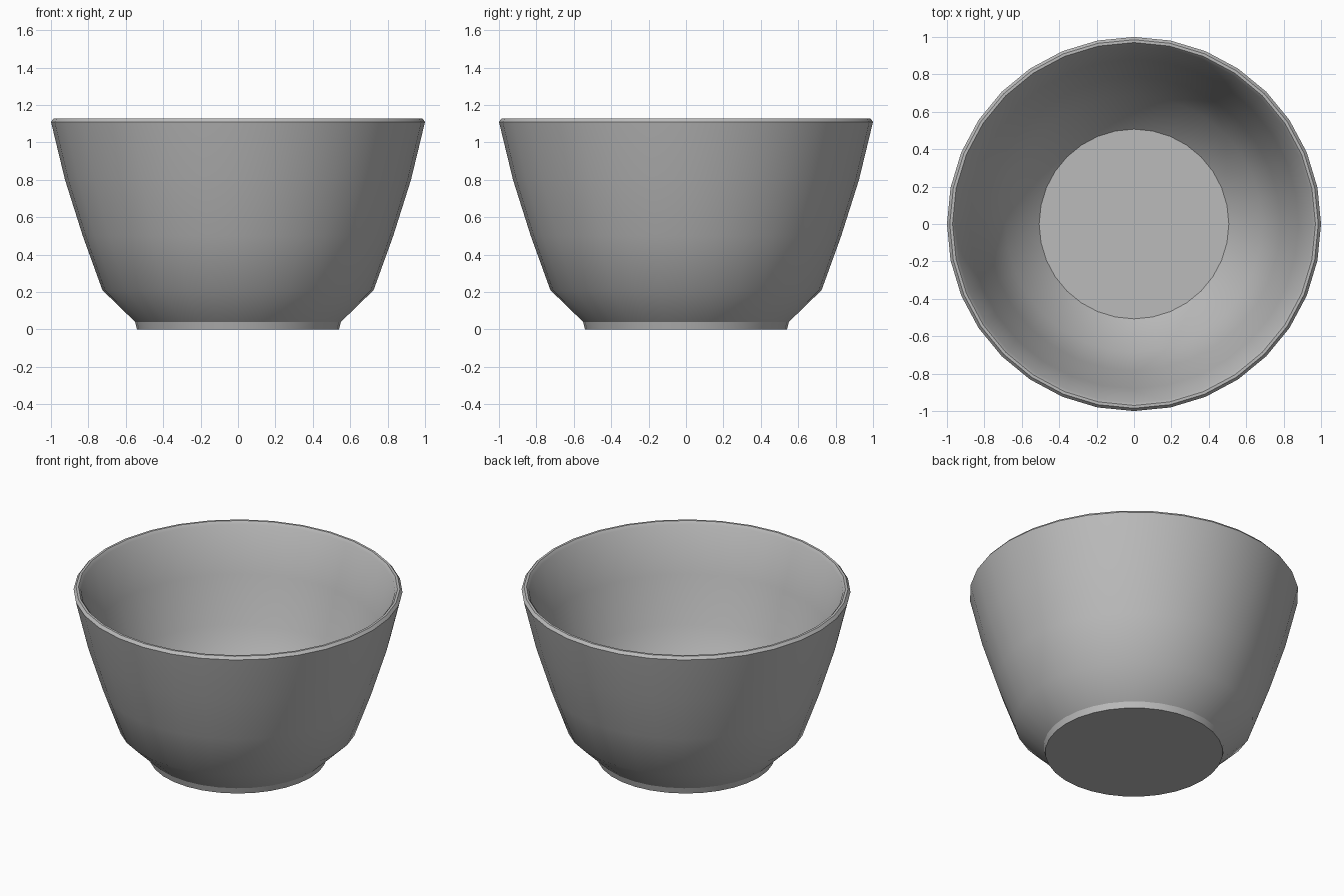
import bpy
import bmesh
import math

cube = bpy.data.objects.get("Cube")
if cube:
    bpy.data.objects.remove(cube, do_unlink=True)

SIDES = 32

# Grey ceramic
grey = bpy.data.materials.new("grey")
grey.use_nodes = True
colour = (0.5, 0.5, 0.5, 1)
grey.diffuse_color = colour
grey.node_tree.nodes["Principled BSDF"].inputs["Base Color"].default_value = colour

# Wall section as (radius, height): foot, outer wall, bevelled rim, inner wall
profile = [
    (0.54, 0), (0.55, 0.04), (0.725, 0.21), (0.83, 0.5), (0.925, 0.8),
    (1.0, 1.11), (0.985, 1.128), (0.97, 1.128), (0.955, 1.11),
    (0.88, 0.81), (0.785, 0.515), (0.685, 0.235), (0.507, 0.06),
]

# Spin the section into rings, then close the base and the inner floor
bm = bmesh.new()
rings = []
for radius, height in profile:
    rings.append([
        bm.verts.new((radius * math.cos(math.tau * i / SIDES),
                      radius * math.sin(math.tau * i / SIDES), height))
        for i in range(SIDES)
    ])
for low, high in zip(rings, rings[1:]):
    for i in range(SIDES):
        j = (i + 1) % SIDES
        bm.faces.new((low[i], low[j], high[j], high[i]))
bm.faces.new(rings[0][::-1])
bm.faces.new(rings[-1])
bmesh.ops.recalc_face_normals(bm, faces=bm.faces)

mesh = bpy.data.meshes.new("bowl")
bm.to_mesh(mesh)
bm.free()
mesh.materials.append(grey)
bowl = bpy.data.objects.new("bowl", mesh)
bpy.context.collection.objects.link(bowl)

# Smooth walls with a crisp foot, rim and floor
bpy.ops.object.select_all(action="DESELECT")
bowl.select_set(True)
bpy.context.view_layer.objects.active = bowl
bpy.ops.object.shade_smooth_by_angle(angle=math.radians(30))
